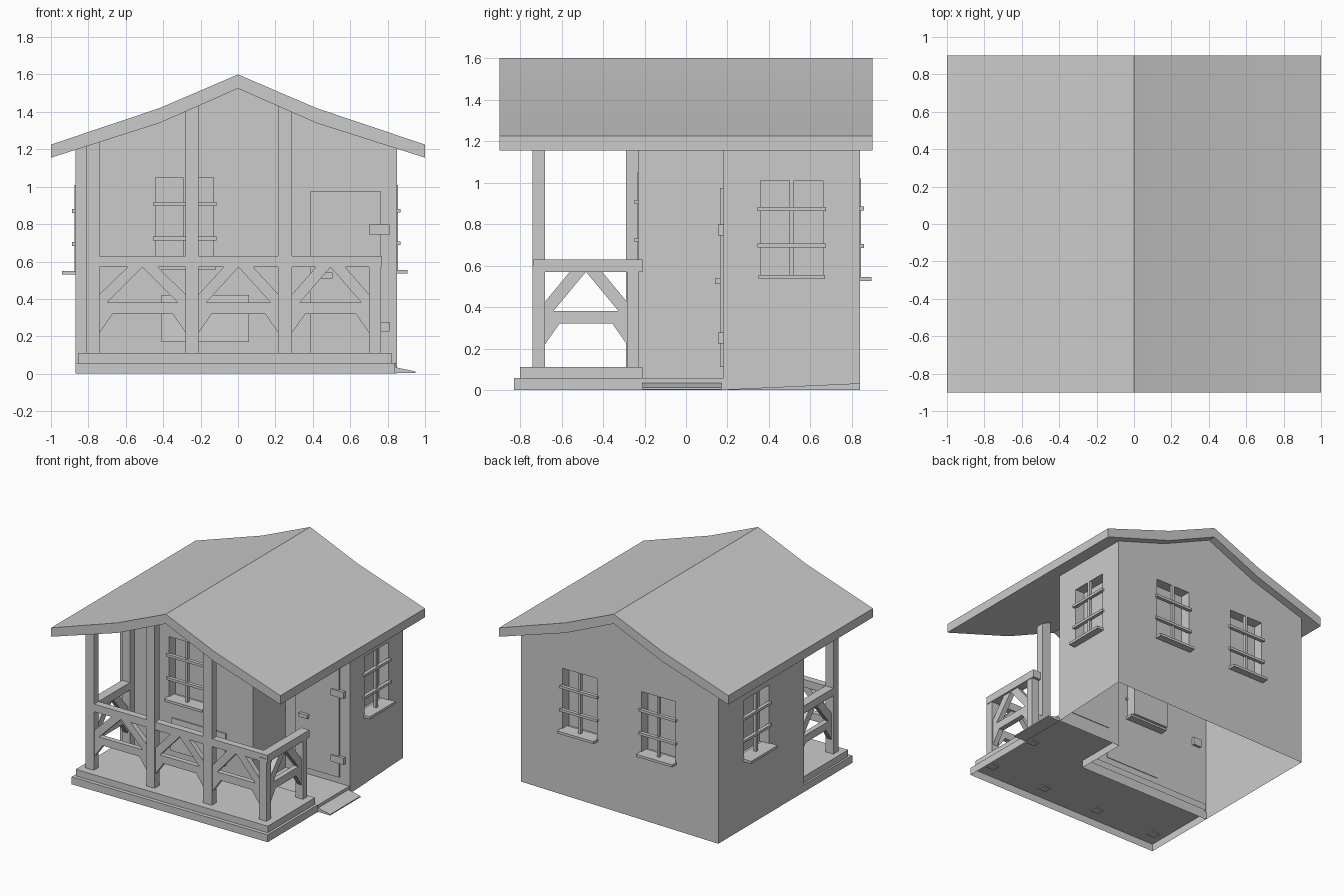
import bpy, bmesh
from mathutils import Vector

if "Cube" in bpy.data.objects:
    bpy.data.objects.remove(bpy.data.objects["Cube"])

# ---- helpers ----
def finish(name, bm):
    bmesh.ops.recalc_face_normals(bm, faces=bm.faces)
    me = bpy.data.meshes.new(name)
    bm.to_mesh(me)
    bm.free()
    ob = bpy.data.objects.new(name, me)
    bpy.context.collection.objects.link(ob)
    return ob

def prism(name, pts, axis, lo, hi):
    """Extrude a 2D outline along an axis: x takes (y,z), y takes (x,z), z takes (x,y)."""
    def at(p, t):
        return {'x': (t, p[0], p[1]), 'y': (p[0], t, p[1]), 'z': (p[0], p[1], t)}[axis]
    bm = bmesh.new()
    a = [bm.verts.new(at(p, lo)) for p in pts]
    b = [bm.verts.new(at(p, hi)) for p in pts]
    bm.faces.new(a)
    bm.faces.new(b)
    n = len(pts)
    for i in range(n):
        j = (i + 1) % n
        bm.faces.new((a[i], a[j], b[j], b[i]))
    return finish(name, bm)

def box(name, x0, x1, y0, y1, z0, z1):
    return prism(name, [(x0, y0), (x1, y0), (x1, y1), (x0, y1)], 'z', min(z0, z1), max(z0, z1))

def drop_faces(ob, test):
    bm = bmesh.new()
    bm.from_mesh(ob.data)
    bm.normal_update()
    dead = [f for f in bm.faces if test(f)]
    bmesh.ops.delete(bm, geom=dead, context='FACES')
    bm.to_mesh(ob.data)
    bm.free()

def boolean(ob, tool, op):
    m = ob.modifiers.new('cut', 'BOOLEAN')
    m.object, m.operation, m.solver = tool, op, 'EXACT'
    bpy.context.view_layer.objects.active = ob
    bpy.ops.object.modifier_apply(modifier=m.name)
    bpy.data.objects.remove(tool)

def under(x):
    x = abs(x)
    return 1.525 - .44 * x if x < .42 else 1.34 - (x - .42) * .319

# ---- roof ----
top = [(-1, 1.225), (-.42, 1.42), (0, 1.6), (.42, 1.42), (1, 1.225)]
bot = [(x, under(x)) for x in (1, .42, 0, -.42, -1)]
roof = prism('roof', top + bot, 'y', -.9, .9)
bpy.context.view_layer.objects.active = roof
roof.select_set(True)
bpy.ops.object.shade_smooth_by_angle()
roof.select_set(False)

# ---- house walls: L-shaped plan trimmed under the roof ----
plan = [(-.87, -.23), (.29, -.23), (.29, .18), (.85, .18), (.85, .84), (-.87, .84)]
walls = prism('walls', plan, 'z', 0, 1.7)
gable = [(x, under(x)) for x in (-1, -.42, 0, .42, 1)] + [(1, -.2), (-1, -.2)]
boolean(walls, prism('gable_trim', gable, 'y', -1, 1), 'INTERSECT')

# ---- windows: niche, bars and sill ----
def window(name, axis, pos, sign, u0, u1, z0, z1, sill_out):
    def part(n, a, b, w0, w1, c, d):
        p, q = sorted((pos + sign * w0, pos + sign * w1))
        if axis == 'y':
            return box(n, a, b, p, q, c, d)
        return box(n, p, q, a, b, c, d)
    boolean(walls, part('niche', u0, u1, -.08, .05, z0, z1), 'DIFFERENCE')
    m, h = (u0 + u1) / 2, z1 - z0
    part(name + '_upright_bar', m - .01, m + .01, -.02, .005, z0, z1)
    for k in (.32, .70):
        part(name + '_cross_bar', u0 - .015, u1 + .015, -.01, .018, z0 + h * k - .01, z0 + h * k + .01)
    part(name + '_sill', u0 - .01, u1 + .01, -.06, sill_out, z0 - .015, z0 + .005)

window('front_window', 'y', -.23, -1, -.44, -.13, .57, 1.05, .05)
window('right_window', 'x', .85, 1, .36, .66, .55, 1.01, .055)
window('left_window', 'x', -.87, -1, .21, .52, .545, 1.01, .07)
window('back_window_1', 'y', .84, 1, .19, .49, .54, 1.02, .055)
window('back_window_2', 'y', .84, 1, -.495, -.2, .54, 1.02, .055)

# open bottom and top, slightly lifted back corner
drop_faces(walls, lambda f: (f.normal.z < -.5 and f.calc_center_median().z < .01)
           or (f.normal.z > .5 and f.calc_center_median().z > 1.1))
for v in walls.data.vertices:
    if v.co.x > .8 and v.co.y > .8 and v.co.z < .01:
        v.co.z = .03

# ---- porch platform, hollow underneath ----
deck = [(-.87, -.83), (.84, -.83), (.84, -.21), (.845, -.21), (.845, .18), (.29, .18), (.29, -.225), (-.87, -.225)]
base = prism('porch_base', deck, 'z', 0, .058)
drop_faces(base, lambda f: f.normal.z < -.5)
step = box('porch_floor', -.855, .82, -.80, -.21, .058, .11)
drop_faces(step, lambda f: f.normal.z < -.5)
prism('ramp', [(.84, .005), (.84, .035), (.95, .012), (.95, .003)], 'y', -.21, .17)

# ---- posts ----
def post(x0, x1, y0, y1, z1=None):
    box('porch_post', x0, x1, y0, y1, .05, z1 or under((x0 + x1) / 2) + .03)

post(-.81, -.74, -.74, -.68)
post(-.28, -.21, -.74, -.68)
post(.215, .29, -.74, -.68)
post(.70, .765, -.74, -.68, .6)
post(-.81, -.74, -.29, -.23)
post(.70, .765, -.285, -.23, .6)

# ---- railings ----
box('front_top_rail', -.80, .77, -.735, -.68, .57, .63)
for x in (-.775, .735):
    box('side_top_rail', x - .035, x + .035, -.735, -.21, .57, .63)

def bay(axis, a, b, c):
    lo, hi = c - .02, c + .02
    m = (a + b) / 2
    prism('lower_rail', [(a, .32), (b, .32), (b, .38), (a, .38)], axis, lo, hi)
    for s, e in ((1, a), (-1, b)):
        prism('brace', [(e, .38), (e + s * .04, .38), (m, .57), (m, .58), (m - s * .07, .58), (e, .425)], axis, lo, hi)
        prism('corner_gusset', [(e, .22), (e, .32), (e + s * .07, .32)], axis, lo, hi)

for a, b in ((-.74, -.28), (-.21, .215), (.29, .70)):
    bay('y', a, b, -.71)
for x in (-.775, .735):
    bay('x', -.68, -.285, x)

# ---- door with hinges and handle ----
box('door', .385, .765, .165, .185, .11, .975)
for z in (.745, .225):
    box('door_hinge', .70, .81, .155, .18, z, z + .052)
box('door_handle', .43, .505, .14, .17, .51, .54)

# ---- low panel on the front wall ----
prism('front_panel', [(-.225, .17), (-.255, .17), (-.24, .42), (-.225, .42)], 'x', -.41, .06)
